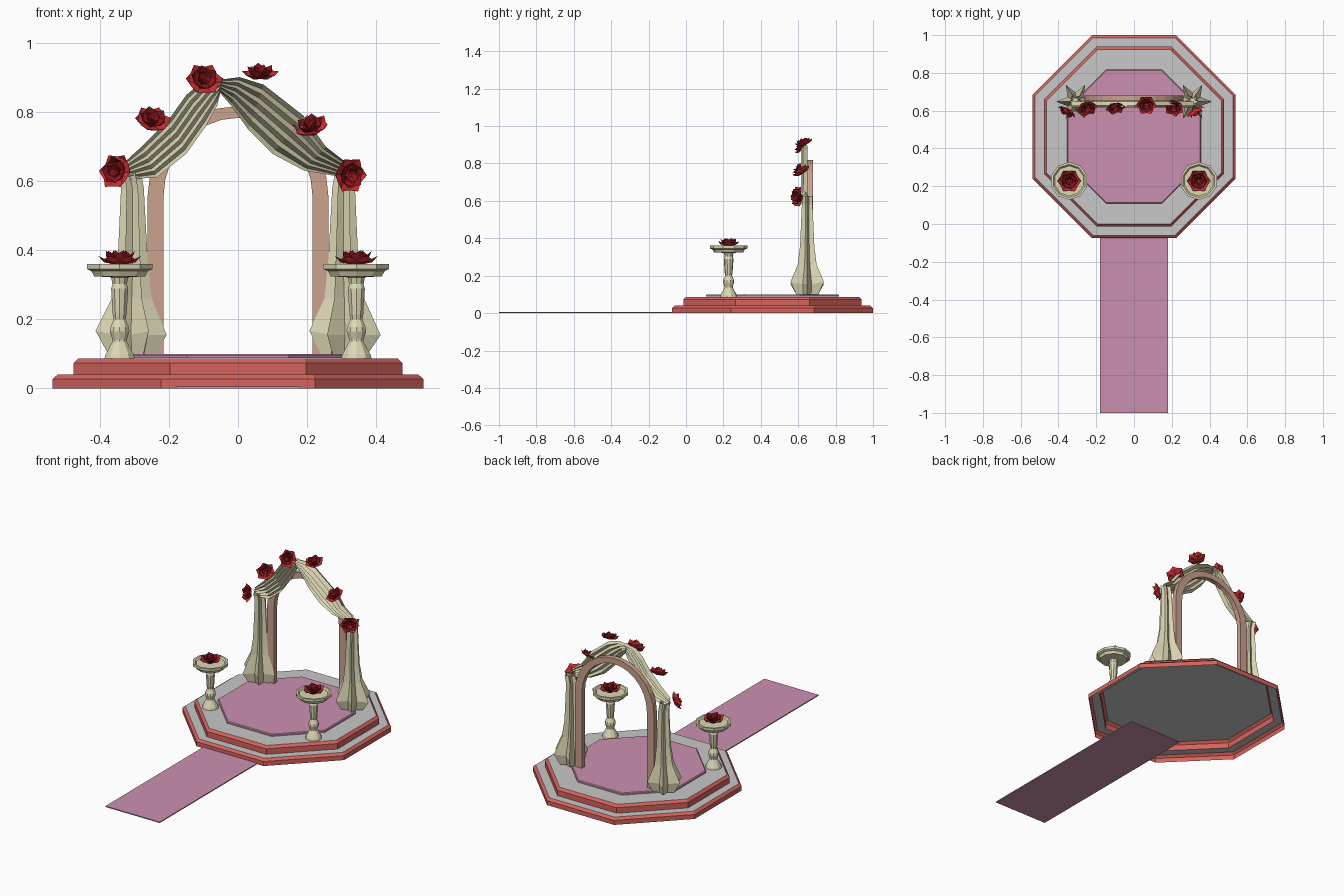
import bpy, math
from mathutils import Vector

if "Cube" in bpy.data.objects:
    bpy.data.objects.remove(bpy.data.objects["Cube"])


def mat(name, r, g, b):
    m = bpy.data.materials.new(name)
    m.diffuse_color = (r, g, b, 1)
    m.use_nodes = True
    m.node_tree.nodes["Principled BSDF"].inputs["Base Color"].default_value = m.diffuse_color
    return m


STONE = mat("grey stone", .58, .58, .58)
RED = mat("coral red", .66, .125, .11)
PINK = mat("carpet pink", .6, .28, .44)
CREAM = mat("cream", .72, .68, .46)
WOOD = mat("tan wood", .6, .36, .275)
ROSE = mat("rose red", .58, .025, .03)
DARK = mat("deep red", .26, .008, .012)


def make(name, verts, faces, mats, rule=None):
    me = bpy.data.meshes.new(name)
    me.from_pydata([tuple(v) for v in verts], [], faces)
    for m in mats:
        me.materials.append(m)
    for p in me.polygons:
        if rule:
            p.material_index = rule(p)
    ob = bpy.data.objects.new(name, me)
    bpy.context.collection.objects.link(ob)
    return ob


def loft(name, rings, mats, cap_top=True, cap_bottom=False, rule=None):
    """Skin a stack of equal-length closed rings."""
    n = len(rings[0])
    verts = [v for r in rings for v in r]
    faces = [(i * n + j, i * n + (j + 1) % n, (i + 1) * n + (j + 1) % n, (i + 1) * n + j)
             for i in range(len(rings) - 1) for j in range(n)]
    if cap_top:
        faces.append(tuple(range((len(rings) - 1) * n, len(rings) * n)))
    if cap_bottom:
        faces.append(tuple(reversed(range(n))))
    return make(name, verts, faces, mats, rule)


def ring(cx, cy, r, z, n, turn=0.0):
    return [(cx + r * math.cos(turn + math.tau * k / n),
             cy + r * math.sin(turn + math.tau * k / n), z) for k in range(n)]


def octagon(apothem, z):
    return ring(0, .4625, apothem / math.cos(math.pi / 8), z, 8, math.pi / 8)


def box(name, x0, x1, y0, y1, z0, z1, m):
    base = [(x0, y0), (x1, y0), (x1, y1), (x0, y1)]
    loft(name, [[(x, y, z) for x, y in base] for z in (z0, z1)], [m], cap_bottom=True)


# Two-step platform, open underneath: level faces grey, sides and bevels red
loft("stepped_platform",
     [octagon(a, z) for a, z in ((.5375, 0), (.5375, .027), (.523, .04), (.476, .04),
                                 (.476, .073), (.462, .087))],
     [RED, STONE], rule=lambda p: 1 if abs(p.normal.z) > .95 else 0)

# Carpets
loft("platform_carpet", [octagon(a, z) for a, z in ((.355, .088), (.355, .096), (.35, .1))], [PINK])
box("aisle_carpet", -.18, .18, -1, .19, 0, .006, PINK)

# Round arch frame: (outer, inner) outline pairs given depth
pairs = [((-.262, .088), (-.216, .088))]
for k in range(15):
    a = math.pi * (1 - k / 14)
    c, s = math.cos(a), math.sin(a)
    pairs.append(((.262 * c, .556 + .262 * s), (.216 * c, .556 + .228 * s)))
pairs.append(((.262, .088), (.216, .088)))
loft("arch_frame", [[(o[0], .65, o[1]), (o[0], .68, o[1]), (i[0], .68, i[1]), (i[0], .65, i[1])]
                    for o, i in pairs], [WOOD], cap_bottom=True)


# Roses: nested rings of folded petals around an axis
def rose(name, pos, axis, s):
    q = Vector(axis).normalized().to_track_quat('Z', 'Y')
    verts, faces = [], []
    layers = ((6, 1.0, .45, .46), (5, .72, .68, .42), (4, .36, .72, .28))
    for li, (n, r, h, w) in enumerate(layers):
        for k in range(n):
            a = math.tau * k / n + li * .5
            b = len(verts)
            for x, y, z in ((.05, 0, 0), (r * .68, -w, h * .65), (r * .74, 0, h * .35),
                            (r * .68, w, h * .65), (r, 0, h)):
                p = Vector((x * math.cos(a) - y * math.sin(a),
                            x * math.sin(a) + y * math.cos(a), z)) * s
                verts.append(Vector(pos) + q @ p)
            faces += [(b, b + 2, b + 1), (b, b + 3, b + 2), (b + 1, b + 2, b + 4), (b + 2, b + 3, b + 4)]
    make(name, verts, faces, [ROSE, DARK], lambda p: 0 if p.index < 24 else 1)


arch_roses = (((-.345, .61, .625), (-.5, -.8, .2)), ((-.25, .625, .765), (.15, -.6, .7)),
              ((-.1, .63, .885), (.1, -.8, .5)), ((.065, .635, .897), (0, -.3, 1)),
              ((.215, .625, .745), (-.2, -.5, .8)), ((.315, .61, .62), (.5, -.8, -.1)))
for i, (p, a) in enumerate(arch_roses):
    rose(f"arch_rose_{i + 1}", p, a, .054)

# Pedestals with basins and roses
profile = ((.046, .087), (.043, .098), (.022, .136), (.022, .142), (.03, .165), (.028, .178),
           (.018, .2), (.021, .215), (.026, .29), (.022, .302), (.026, .322), (.078, .325),
           (.086, .34), (.1, .346), (.1, .361), (.088, .361), (.08, .352))
for side, sx in (("left", -1), ("right", 1)):
    cx = .343 * sx
    loft(side + "_pedestal", [ring(cx, .228, r, z, 10, math.pi / 10) for r, z in profile], [CREAM])
    rose(side + "_pedestal_rose", (cx, .228, .356), (0, 0, 1), .062)

    # Hanging curtain: six-pointed folded tube flaring to the floor
    rings = []
    for x, ro, ri, z in ((.315, .034, .018, .625), (.306, .033, .017, .58), (.305, .044, .022, .36),
                         (.308, .058, .028, .26), (.31, .103, .048, .155), (.308, .068, .042, .1)):
        rings.append([(sx * x + (ro if k % 2 == 0 else ri) * math.cos(math.pi * k / 6),
                       .648 + (ro if k % 2 == 0 else ri) * math.sin(math.pi * k / 6),
                       z + (.012 if k % 4 == 2 and z < .2 and z > .11 else 0)) for k in range(12)])
    loft(side + "_curtain", rings, [CREAM])


# Swags: pleated sheets between an upper and a lower edge
def swag(name, upper, lower):
    n, verts = 10, []
    for i, (u, l) in enumerate(zip(upper, lower)):
        for k in range(n + 1):
            t = k / n
            verts.append((u[0] + (l[0] - u[0]) * t,
                          .64 + (.013 if k % 2 else -.013) - .012 * math.sin(math.pi * t),
                          u[1] + (l[1] - u[1]) * t))
    w = n + 1
    faces = [(i * w + k, i * w + k + 1, i * w + w + k + 1, i * w + w + k)
             for i in range(len(upper) - 1) for k in range(n)]
    make(name, verts, faces, [CREAM])


swag("left_swag",
     ((-.042, .9), (-.1, .893), (-.15, .85), (-.2, .78), (-.28, .7), (-.335, .65)),
     ((-.05, .86), (-.06, .82), (-.09, .765), (-.15, .68), (-.235, .612), (-.32, .605)))
swag("right_swag",
     ((-.05, .895), (.005, .902), (.075, .88), (.19, .79), (.255, .7), (.32, .65)),
     ((-.055, .86), (-.02, .82), (.03, .75), (.1, .68), (.19, .632), (.285, .615)))
